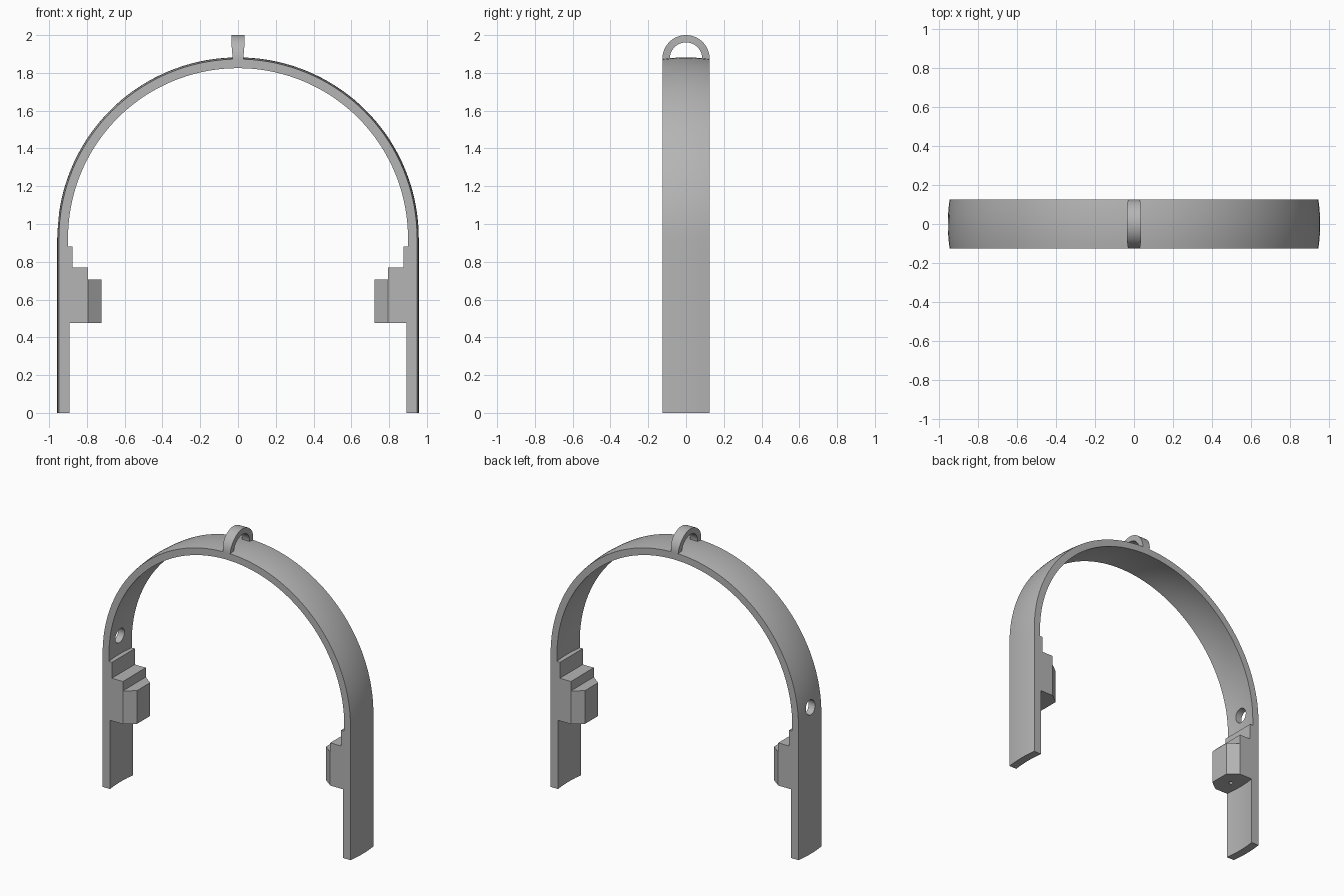
import bpy, bmesh, math
from mathutils import Vector

cube = bpy.data.objects.get("Cube")
if cube:
    bpy.data.objects.remove(cube, do_unlink=True)

HALF_W = 0.125      # half width of the band
SPRING = 0.925      # height where the arch begins
OUTER = 0.957       # outer radius at the crown of the band
BULGE = 0.009       # crown of the band across its width

grey = bpy.data.materials.new("plain_grey")
grey.use_nodes = True
grey.diffuse_color = (0.46, 0.46, 0.46, 1)
grey.node_tree.nodes["Principled BSDF"].inputs["Base Color"].default_value = grey.diffuse_color


def make_object(name, bm, smooth=True):
    bmesh.ops.recalc_face_normals(bm, faces=bm.faces)
    mesh = bpy.data.meshes.new(name)
    bm.to_mesh(mesh)
    bm.free()
    obj = bpy.data.objects.new(name, mesh)
    bpy.context.collection.objects.link(obj)
    mesh.materials.append(grey)
    if smooth:
        shade(obj)
    return obj


def activate(obj):
    bpy.ops.object.select_all(action='DESELECT')
    obj.select_set(True)
    bpy.context.view_layer.objects.active = obj


def shade(obj):
    activate(obj)
    bpy.ops.object.shade_smooth_by_angle(angle=math.radians(30))


def loft(rings, closed=False):
    """Skin a list of equal rings of points, capping the ends if open."""
    bm = bmesh.new()
    rows = [[bm.verts.new(p) for p in ring] for ring in rings]
    n = len(rows[0])
    pairs = list(zip(rows, rows[1:])) + ([(rows[-1], rows[0])] if closed else [])
    for a, b in pairs:
        for i in range(n):
            j = (i + 1) % n
            bm.faces.new((a[i], a[j], b[j], b[i]))
    if not closed:
        bm.faces.new(rows[0])
        bm.faces.new(rows[-1])
    return bm


def prism(outline, z0, z1):
    return loft([[(x, y, z) for x, y in outline] for z in (z0, z1)])


def drill(obj, radius, depth, location, rotation=(0, 0, 0)):
    bpy.ops.mesh.primitive_cylinder_add(vertices=32, radius=radius, depth=depth,
                                        location=location, rotation=rotation)
    cutter = bpy.context.object
    cutter.name = "hole_cutter"
    cutter.hide_render = True
    mod = obj.modifiers.new("hole", 'BOOLEAN')
    mod.operation = 'DIFFERENCE'
    mod.solver = 'EXACT'
    mod.object = cutter
    activate(obj)
    bpy.ops.object.modifier_apply(modifier=mod.name)
    bpy.data.objects.remove(cutter, do_unlink=True)
    shade(obj)


# Arched band: crowned strip swept up one leg, over the arch, down the other
def section(centre, direction, inner):
    steps = [i / 5 - 1 for i in range(11)]
    points = [(OUTER - BULGE * t * t, t) for t in steps]
    points += [(inner - BULGE * t * t, t) for t in reversed(steps)]
    return [Vector(centre) + Vector(direction) * r + Vector((0, t * HALF_W, 0))
            for r, t in points]


ARCH_IN, LEG_IN, STEP_Z = 0.909, 0.9, 0.88


def leg(side):
    stations = [(0, LEG_IN), (STEP_Z, LEG_IN), (STEP_Z, ARCH_IN)]
    return [section((0, 0, z), (side, 0, 0), r) for z, r in stations]


arch = []
for i in range(73):
    a = math.pi * i / 72
    arch.append(section((0, 0, SPRING), (math.cos(a), 0, math.sin(a)), ARCH_IN))
band = make_object("arched_band", loft(leg(1) + arch + leg(-1)[::-1]))

# Round hole through one side of the band
drill(band, 0.05, 0.3, (-0.93, 0, 1.01), (0, math.pi / 2, 0))

# Stepped inner blocks, one on each leg
BACK, LEDGE, NOSE, TIP_W = 0.93, 0.793, 0.723, 0.072
for side, word in ((1, "left"), (-1, "right")):
    nose = [(BACK, -HALF_W), (LEDGE, -HALF_W), (NOSE, -TIP_W),
            (NOSE, TIP_W), (LEDGE, HALF_W), (BACK, HALF_W)]
    block = make_object(word + "_block", prism([(side * x, y) for x, y in nose], 0.475, 0.705), False)
    drill(block, 0.014, 0.3, (side * 0.82, 0, 0.45))
    for label, x_in, z0, z1 in (("middle_step", LEDGE, 0.705, 0.77),
                                ("upper_step", 0.877, 0.77, STEP_Z)):
        box = [(BACK, -HALF_W), (x_in, -HALF_W), (x_in, HALF_W), (BACK, HALF_W)]
        make_object(f"{word}_{label}", prism([(side * x, y) for x, y in box], z0, z1), False)

# Hanging loop on top, a little wider towards its crown
LOOP_Z, LOOP_OUT, LOOP_IN = 1.875, 0.125, 0.086
rings = []
for i in range(37):
    a = math.pi * i / 36
    ring = []
    for r, s in ((LOOP_IN, -1), (LOOP_OUT, -1), (LOOP_OUT, 1), (LOOP_IN, 1)):
        rise = r * math.sin(a)
        half = 0.028 + 0.007 * min(1, rise / 0.08)
        ring.append((s * half, r * math.cos(a), LOOP_Z + rise))
    rings.append(ring)
foot = [[(x, y, LOOP_Z - 0.01) for x, y, z in end] for end in (rings[0], rings[-1])]
make_object("hanging_loop", loft([foot[0]] + rings + [foot[1]]))
